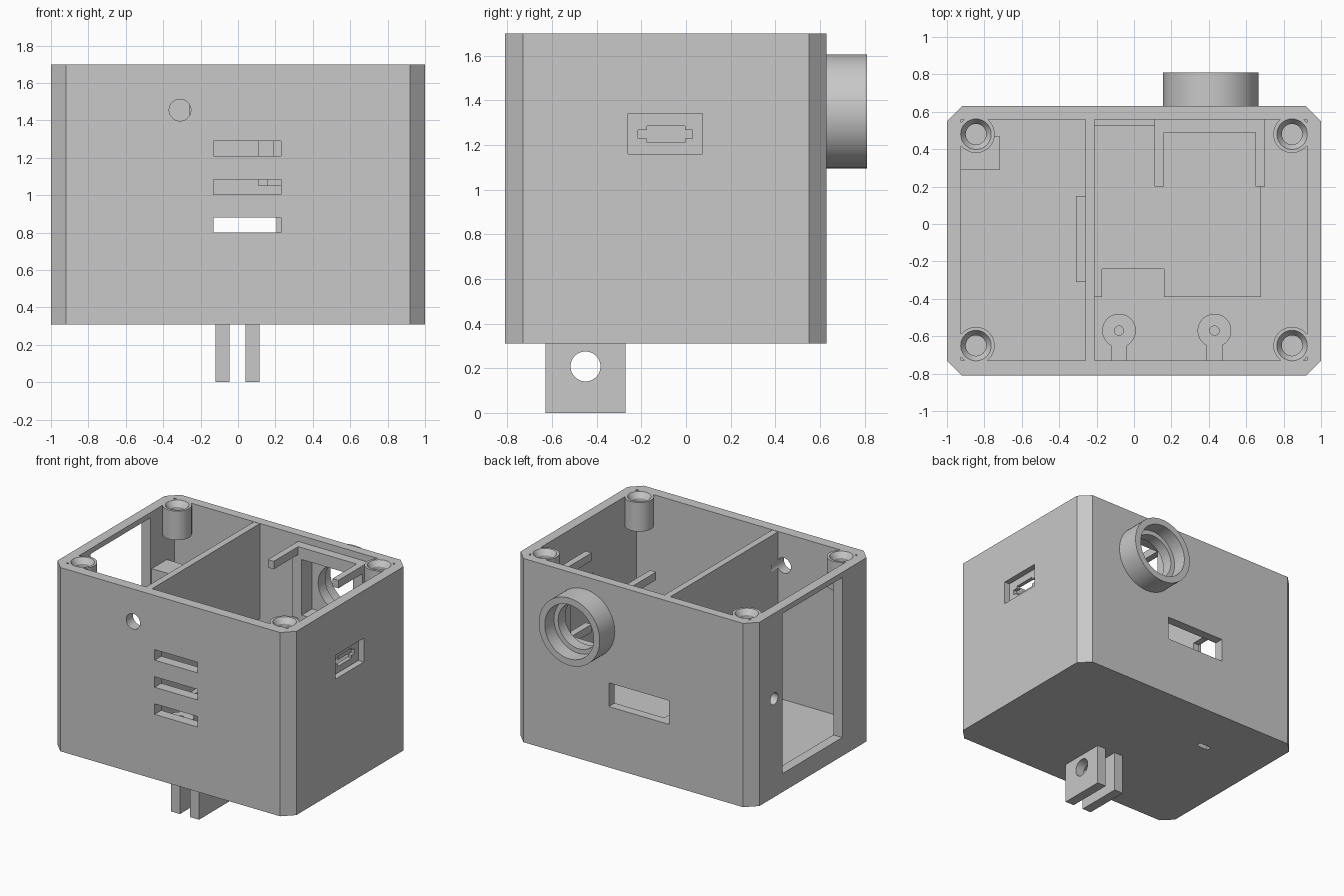
import bpy, bmesh, math
from mathutils import Matrix

if "Cube" in bpy.data.objects:
    bpy.data.objects.remove(bpy.data.objects["Cube"])

grey = bpy.data.materials.new("light_grey")
grey.diffuse_color = (0.58, 0.58, 0.58, 1)
grey.use_nodes = True
grey.node_tree.nodes["Principled BSDF"].inputs["Base Color"].default_value = grey.diffuse_color


def finish(name, bm):
    bmesh.ops.recalc_face_normals(bm, faces=bm.faces)
    me = bpy.data.meshes.new(name)
    bm.to_mesh(me)
    bm.free()
    ob = bpy.data.objects.new(name, me)
    bpy.context.collection.objects.link(ob)
    me.materials.append(grey)
    return ob


def prism(name, pts, z0, z1):
    bm = bmesh.new()
    f = bm.faces.new([bm.verts.new((x, y, z0)) for x, y in pts])
    top = bmesh.ops.extrude_face_region(bm, geom=[f])["geom"]
    for v in top:
        if isinstance(v, bmesh.types.BMVert):
            v.co.z = z1
    return finish(name, bm)


def box(name, x0, x1, y0, y1, z0, z1):
    return prism(name, [(x0, y0), (x1, y0), (x1, y1), (x0, y1)], z0, z1)


def cyl(name, axis, centre, r, length, r2=None, seg=48):
    """Cylinder or cone along an axis, centred on a point."""
    bm = bmesh.new()
    bmesh.ops.create_cone(bm, cap_ends=True, segments=seg, radius1=r,
                          radius2=r if r2 is None else r2, depth=length)
    rot = {"x": Matrix.Rotation(math.pi / 2, 4, "Y"),
           "y": Matrix.Rotation(math.pi / 2, 4, "X"),
           "z": Matrix.Identity(4)}[axis]
    bmesh.ops.transform(bm, matrix=Matrix.Translation(centre) @ rot, verts=bm.verts)
    return finish(name, bm)


def boolean(ob, tools, op="DIFFERENCE"):
    bpy.context.view_layer.objects.active = ob
    for t in tools:
        m = ob.modifiers.new("cut", "BOOLEAN")
        m.operation, m.solver, m.object = op, "EXACT", t
        bpy.ops.object.modifier_apply(modifier=m.name)
        bpy.data.objects.remove(t, do_unlink=True)
    return ob


FLOOR, TOP = 0.44, 1.70

# Outer body with chamfered upright edges
c = 0.08
body = prism("body", [(-1 + c, -.81), (1 - c, -.81), (1, -.81 + c), (1, .63 - c),
                      (1 - c, .63), (-1 + c, .63), (-1, .63 - c), (-1, -.81 + c)], .31, TOP)

# Inner cavity leaves four corner screw posts standing
corners = [(x, y) for x in (-.845, .845) for y in (-.65, .48)]
cavity = box("cavity", -.925, .925, -.73, .56, FLOOR, 1.8)
boolean(cavity, [cyl("post", "z", (x, y, 1.69), .1, .42) for x, y in corners])
cuts = [cavity]
for x, y in corners:
    cuts.append(cyl("screw_hole", "z", (x, y, 1.66), .055, .28, seg=32))
    cuts.append(cyl("screw_sink", "z", (x, y, 1.69), .055, .06, .095, seg=32))

# Front vents and round front hole
for z in (.80, 1.005, 1.21):
    cuts.append(box("vent", -.13, .23, -.9, -.7, z, z + .08))
cuts.append(cyl("front_hole", "y", (-.31, -.77, 1.455), .058, .2))

# Left window and screw hole, right stepped connector opening
cuts += [box("left_window", -1.1, -.9, -.44, .275, .45, 1.66),
         cyl("left_screw", "x", (-.95, .375, 1.055), .045, .2, seg=32),
         box("right_recess", .955, 1.1, -.26, .075, 1.16, 1.34),
         box("right_hole", .9, 1.1, -.175, -.005, 1.21, 1.285),
         box("right_notch", .9, 1.1, -.215, .03, 1.23, 1.268)]

# Back slot, camera opening and blind slot under the floor
cuts += [box("back_slot", -.30, .205, .5, .7, .77, .95),
         box("camera_opening", .19, .62, .5, .615, 1.14, 1.56),
         cyl("camera_bore", "y", (.41, .6, 1.35), .17, .3),
         box("floor_slot", -.53, -.43, .19, .23, .2, .35)]
boolean(body, cuts)

# Lens tube with stepped bore
tube = cyl("lens_tube", "y", (.41, .715, 1.35), .255, .19, seg=64)
boolean(tube, [cyl("bore", "y", (.41, .7, 1.35), .17, .5),
               cyl("step", "y", (.41, .79, 1.35), .205, .18)])

# Divider, with a cable notch at the back and clearance for the front hole
divider = box("divider", -.26, -.21, -.735, .565, FLOOR - .01, TOP - .002)
boolean(divider, [box("notch", -.35, -.1, .42, .6, .77, .98),
                  cyl("clearance", "y", (-.31, -.75, 1.455), .058, .2)])
box("divider_pad", -.31, -.255, -.31, .15, .62, 1.02)

# Side screw block
block = box("side_screw_block", -.93, -.72, .29, .47, .84, 1.27)
boolean(block, [cyl("pilot", "x", (-.9, .375, 1.055), .045, .25, seg=32)])

# Camera frame and its four arms
frame = box("camera_frame", .11, .70, .49, .562, 1.05, 1.65)
boolean(frame, [box("opening", .19, .62, .4, .7, 1.14, 1.56)])
for x in (.11, .65):
    for z in (1.05, 1.59):
        box("camera_arm", x, x + .05, .20, .495, z, z + .06)

# Notched board platform on the floor
prism("board_platform", [(-.215, -.39), (-.17, -.39), (-.17, -.24), (.16, -.24),
                         (.16, -.39), (.68, -.39), (.68, .53), (-.215, .53)],
      FLOOR - .01, .74)

# Board screw posts with ribs to the front wall
for x in (-.08, .43):
    post = cyl("board_post", "z", (x, -.57, .565), .09, .27)
    boolean(post, [cyl("pilot", "z", (x, -.57, .65), .025, .25, seg=24)])
    box("post_rib", x - .042, x + .042, -.735, -.65, FLOOR - .01, .695)

# Hinge tabs below the body
for x in (-.12, .04):
    tab = box("hinge_tab", x, x + .075, -.63, -.27, 0, .315)
    boolean(tab, [cyl("pin_hole", "x", (x + .04, -.45, .208), .067, .3)])

# Smooth the round surfaces, keep the edges sharp
for ob in bpy.context.scene.objects:
    ob.select_set(True)
bpy.context.view_layer.objects.active = body
bpy.ops.object.shade_smooth_by_angle(angle=math.radians(30))
